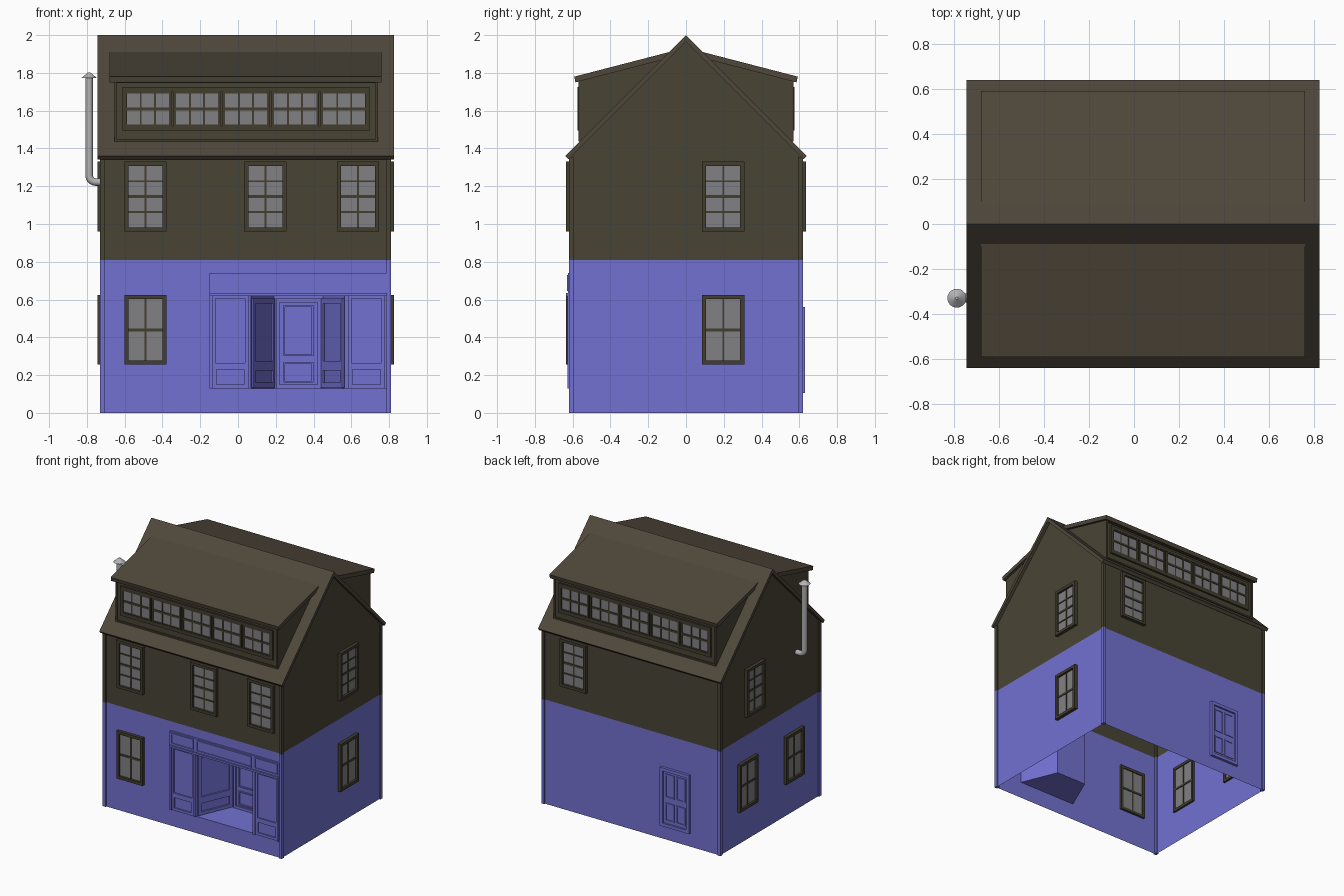
import bpy, bmesh, math
from mathutils import Matrix, Vector

if "Cube" in bpy.data.objects:
    bpy.data.objects.remove(bpy.data.objects["Cube"])


def mat(name, rgb):
    m = bpy.data.materials.new(name)
    m.diffuse_color = (*rgb, 1)
    m.use_nodes = True
    m.node_tree.nodes["Principled BSDF"].inputs["Base Color"].default_value = m.diffuse_color
    return m


BLUE = mat("blue_paint", (0.17, 0.165, 0.64))
SHINGLE = mat("brown_shingle", (0.066, 0.058, 0.036))
ROOF = mat("roof_brown", (0.078, 0.063, 0.043))
FRAME = mat("dark_window_frame", (0.055, 0.047, 0.028))
GLASS = mat("grey_glass", (0.22, 0.22, 0.23))
METAL = mat("pale_metal", (0.45, 0.45, 0.45))

X0, X1, Y, BAND, EAVE, RIDGE = -0.72, 0.80, 0.61, 0.81, 1.37, 1.97


def finish(bm, name, mats):
    bmesh.ops.recalc_face_normals(bm, faces=bm.faces)
    me = bpy.data.meshes.new(name)
    bm.to_mesh(me)
    bm.free()
    for m in mats:
        me.materials.append(m)
    ob = bpy.data.objects.new(name, me)
    bpy.context.collection.objects.link(ob)
    return ob


def plane(origin, u, out):
    """Wall frame: local x runs along the wall, y points outward, z is up."""
    u, out = Vector(u).normalized(), Vector(out).normalized()
    return Matrix.Translation(origin) @ Matrix((u, out, (0, 0, 1))).transposed().to_4x4()


FRONT = plane((0, -Y, 0), (1, 0, 0), (0, -1, 0))
BACK = plane((0, Y, 0), (1, 0, 0), (0, 1, 0))
RIGHT = plane((X1, 0, 0), (0, 1, 0), (1, 0, 0))
LEFT = plane((X0, 0, 0), (0, 1, 0), (-1, 0, 0))


def box(bm, wall, u0, u1, z0, z1, o0, o1, idx=0):
    m = wall @ Matrix.Translation(((u0 + u1) / 2, (o0 + o1) / 2, (z0 + z1) / 2)) \
        @ Matrix.Diagonal((u1 - u0, o1 - o0, z1 - z0, 1))
    vs = bmesh.ops.create_cube(bm, size=1, matrix=m)["verts"]
    for f in {f for v in vs for f in v.link_faces}:
        f.material_index = idx


def border(bm, wall, u0, u1, z0, z1, t, o0, o1, idx=0):
    box(bm, wall, u0, u0 + t, z0, z1, o0, o1, idx)
    box(bm, wall, u1 - t, u1, z0, z1, o0, o1, idx)
    box(bm, wall, u0 + t, u1 - t, z0, z0 + t, o0, o1, idx)
    box(bm, wall, u0 + t, u1 - t, z1 - t, z1, o0, o1, idx)


def panes(bm, wall, u0, u1, z0, z1, cols, rows, o):
    """Glass plate with glazing bars, seen from both sides of the wall."""
    box(bm, wall, u0, u1, z0, z1, -o, o, 1)
    b = 0.005
    for i in range(1, cols):
        u = u0 + (u1 - u0) * i / cols
        box(bm, wall, u - b, u + b, z0, z1, -o - .004, o + .004)
    for i in range(1, rows):
        z = z0 + (z1 - z0) * i / rows
        h = 0.008 if i * 2 == rows else b
        box(bm, wall, u0, u1, z - h, z + h, -o - .005, o + .005)


def window(name, wall, u, z0, rows):
    bm = bmesh.new()
    u0, u1, z1 = u - 0.112, u + 0.112, z0 + 0.37
    border(bm, wall, u0, u1, z0, z1, 0.022, -0.015, 0.025)
    panes(bm, wall, u0 + .022, u1 - .022, z0 + .022, z1 - .022, 2, rows, 0.008)
    finish(bm, name, [FRAME, GLASS])


def prism(name, prof, x0, x1, material):
    bm = bmesh.new()
    f = bm.faces.new([bm.verts.new((x0, y, z)) for y, z in prof])
    g = bmesh.ops.extrude_face_region(bm, geom=[f])["geom"]
    bmesh.ops.translate(bm, vec=(x1 - x0, 0, 0),
                        verts=[v for v in g if isinstance(v, bmesh.types.BMVert)])
    return finish(bm, name, [material])


def quads(name, faces, material):
    bm = bmesh.new()
    for pts in faces:
        bm.faces.new([bm.verts.new(p) for p in pts])
    bmesh.ops.remove_doubles(bm, verts=bm.verts, dist=1e-4)
    return finish(bm, name, [material])


def rect_y(x0, x1, z0, z1, y):
    return [(x0, y, z0), (x1, y, z0), (x1, y, z1), (x0, y, z1)]


def rect_x(x, z0, z1):
    return [(x, -Y, z0), (x, Y, z0), (x, Y, z1), (x, -Y, z1)]


# Hollow lower storey with the shop opening left out of the front
A0, A1, D0, D1, AZ0, AZ1, AY = 0.07, 0.565, 0.19, 0.45, 0.13, 0.62, -0.33
quads("lower_walls", [
    rect_y(X0, A0, 0, BAND, -Y), rect_y(A1, X1, 0, BAND, -Y),
    rect_y(A0, A1, 0, AZ0, -Y), rect_y(A0, A1, AZ1, BAND, -Y),
    rect_y(X0, X1, 0, BAND, Y), rect_x(X0, 0, BAND), rect_x(X1, 0, BAND)], BLUE)

# Recessed shop entrance with splayed sides
plan = [(A0, -Y), (D0, AY), (D1, AY), (A1, -Y)]
alcove = [[(*a, AZ0), (*b, AZ0), (*b, AZ1), (*a, AZ1)] for a, b in zip(plan, plan[1:])]
alcove += [[(*p, z) for p in plan] for z in (AZ0, AZ1)]
quads("entrance_recess", alcove, BLUE)

# Upper storey and gables
quads("upper_walls", [rect_y(X0, X1, BAND, EAVE, s * Y) for s in (-1, 1)] + [
    [(x, -Y, BAND), (x, Y, BAND), (x, Y, EAVE), (x, 0, RIDGE), (x, -Y, EAVE)]
    for x in (X0, X1)], SHINGLE)

# Corner boards
for name, z0, z1, m in (("lower", 0, BAND, BLUE), ("upper", BAND, 1.355, SHINGLE)):
    bm = bmesh.new()
    for wall in (FRONT, BACK):
        box(bm, wall, X0 - .01, X0 + .015, z0, z1, -0.018, 0.01)
        box(bm, wall, X1 - .015, X1 + .01, z0, z1, -0.018, 0.01)
    finish(bm, name + "_corner_boards", [m])

# Main roof
prism("main_roof", [(-.64, 1.36), (0, 2), (.64, 1.36), (.622, 1.342), (0, 1.964), (-.622, 1.342)],
      -0.745, 0.825, ROOF)

# Front and back dormers with five windows each
for side, s in (("front", -1), ("back", 1)):
    prism(side + "_dormer_body", [(s * .56, 1.43), (s * .56, 1.775), (s * .1, 1.893)],
          -0.655, 0.74, SHINGLE)
    prism(side + "_dormer_roof", [(s * .09, 1.91), (s * .592, 1.78), (s * .585, 1.75), (s * .12, 1.87)],
          -0.68, 0.76, ROOF)
    wall = plane((0, s * .56, 0), (1, 0, 0), (0, s, 0))
    bm = bmesh.new()
    border(bm, wall, -.655, .74, 1.437, 1.758, 0.012, 0, 0.01)
    border(bm, wall, -.612, .697, 1.495, 1.725, 0.025, 0, 0.014)
    for i in range(5):
        u = 0.0425 + (i - 2) * 0.26
        border(bm, wall, u - .125, u + .125, 1.515, 1.705, 0.013, 0, 0.012)
        panes(bm, wall, u - .112, u + .112, 1.528, 1.692, 3, 2, 0.005)
    finish(bm, side + "_dormer_windows", [FRAME, GLASS])

# House windows: wall, centre along wall, sill height, pane rows
LOW, HIGH = 0.255, 0.96
for i, (wall, u, z, rows) in enumerate([
        (FRONT, -.49, HIGH, 4), (FRONT, .145, HIGH, 4), (FRONT, .635, HIGH, 4), (FRONT, -.49, LOW, 2),
        (RIGHT, .197, HIGH, 4), (RIGHT, .197, LOW, 2),
        (LEFT, .197, HIGH, 4), (LEFT, .285, LOW, 2), (LEFT, -.285, LOW, 2),
        (BACK, .53, HIGH, 4)]):
    window(f"window_{i + 1}", wall, u, z, rows)

# Shop front: pilasters, cornice, sign panels and side display panels
bm = bmesh.new()
for u0, u1 in ((-.15, -.135), (.052, .07), (.565, .585), (.775, .79)):
    box(bm, FRONT, u0, u1, AZ0, .62, 0, 0.018)
box(bm, FRONT, -.15, .79, .62, .634, 0, 0.026)
box(bm, FRONT, -.15, .79, .634, .74, 0, 0.014)
for u0, u1 in ((-.14, .055), (.08, .555), (.58, .775)):
    border(bm, FRONT, u0, u1, .645, .73, 0.008, 0.014, 0.02)
for u0, u1 in ((-.135, .052), (.585, .775)):
    border(bm, FRONT, u0, u1, .25, .62, 0.015, 0, 0.01)
    border(bm, FRONT, u0, u1, AZ0, .25, 0.02, 0, 0.01)
finish(bm, "shop_front", [BLUE])

# Panelling on the splayed sides and inner door
bm = bmesh.new()
dx, dy = D0 - A0, AY + Y
L = math.hypot(dx, dy)
for wall in (plane((A0, -Y, 0), (dx, dy, 0), (dy, -dx, 0)),
             plane((A1, -Y, 0), (-dx, dy, 0), (-dy, -dx, 0))):
    border(bm, wall, .01, L - .01, .25, .605, 0.025, 0, 0.01)
    border(bm, wall, .01, L - .01, .135, .25, 0.025, 0, 0.01)
inner = plane((0, AY, 0), (1, 0, 0), (0, -1, 0))
border(bm, inner, D0 + .01, D1 - .01, AZ0, .605, 0.02, 0, 0.012)
border(bm, inner, D0 + .05, D1 - .05, .30, .57, 0.01, 0, 0.008)
border(bm, inner, D0 + .05, D1 - .05, .16, .27, 0.01, 0, 0.008)
finish(bm, "entrance_panels", [BLUE])

# Four-panel back door
bm = bmesh.new()
border(bm, BACK, -.465, -.215, .105, .56, 0.025, -0.005, 0.02)
box(bm, BACK, -.44, -.24, .13, .535, -0.004, 0.006)
for u0, u1 in ((-.425, -.348), (-.332, -.255)):
    border(bm, BACK, u0, u1, .15, .29, 0.01, 0.006, 0.011)
    border(bm, BACK, u0, u1, .33, .515, 0.01, 0.006, 0.011)
finish(bm, "back_door", [BLUE])

# Flue pipe with elbow and conical cap
PX, PY, R = -0.788, -0.33, 0.035
path = [(X0 + .01, 1.222)] + [
    (PX + R - R * math.sin(a), 1.222 + R - R * math.cos(a))
    for a in [math.pi / 2 * i / 6 for i in range(7)]] + [(PX, 1.785)]
cu = bpy.data.curves.new("flue_pipe", "CURVE")
cu.dimensions, cu.bevel_depth, cu.bevel_resolution, cu.use_fill_caps = "3D", 0.02, 4, True
sp = cu.splines.new("POLY")
sp.points.add(len(path) - 1)
for p, (x, z) in zip(sp.points, path):
    p.co = (x, PY, z, 1)
cu.materials.append(METAL)
pipe = bpy.data.objects.new("flue_pipe", cu)
bpy.context.collection.objects.link(pipe)
bpy.context.view_layer.objects.active = pipe
pipe.select_set(True)
bpy.ops.object.convert(target="MESH")

bm = bmesh.new()
bmesh.ops.create_cone(bm, cap_ends=True, segments=24, radius1=0.042, radius2=0.006, depth=0.03,
                      matrix=Matrix.Translation((PX, PY, 1.787)))
cap = finish(bm, "flue_cap", [METAL])
cap.select_set(True)
bpy.ops.object.shade_smooth_by_angle(angle=math.radians(35))
